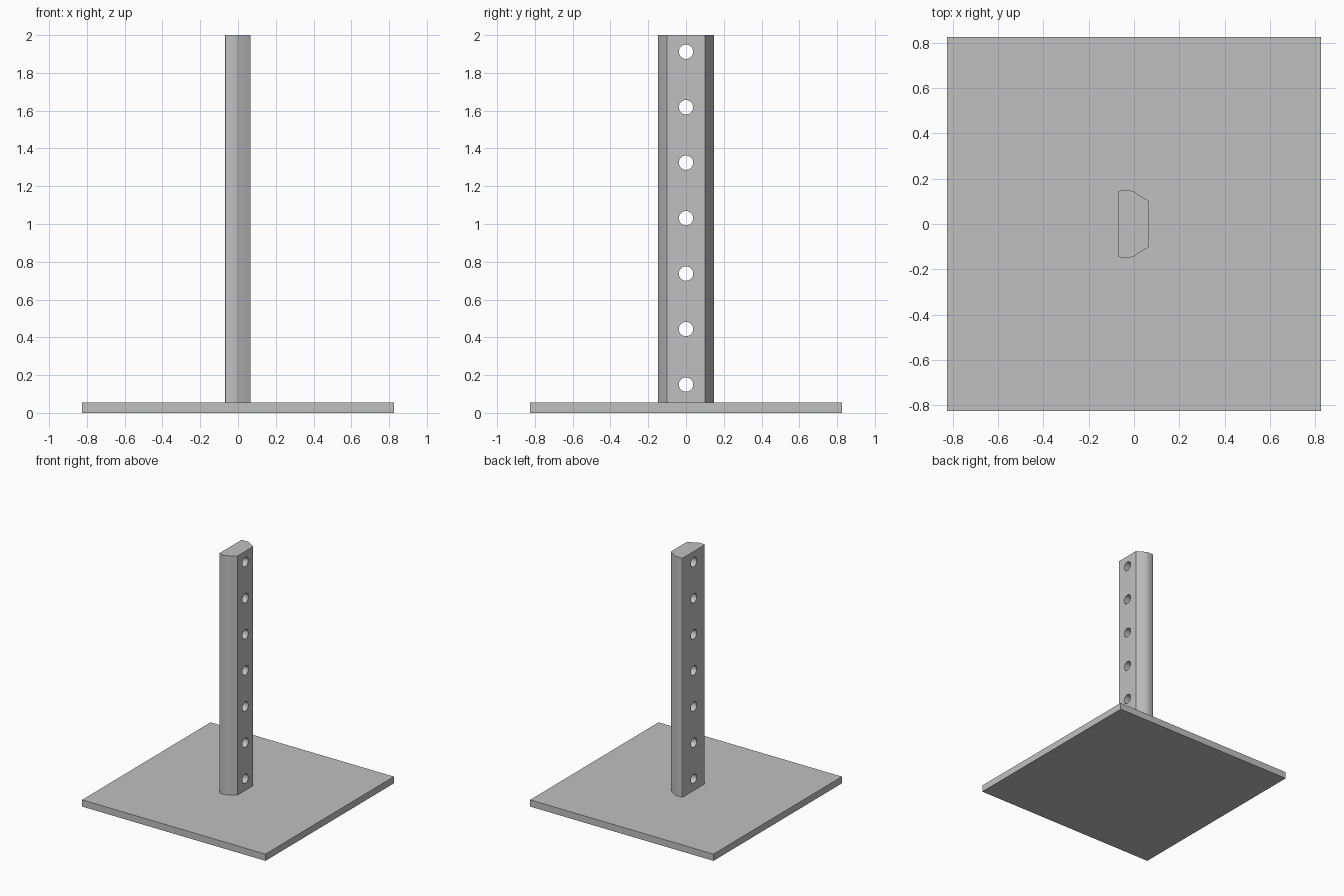
import bpy, bmesh
from math import pi
from mathutils import Matrix

if "Cube" in bpy.data.objects:
    bpy.data.objects.remove(bpy.data.objects["Cube"], do_unlink=True)

PLATE_SIZE, PLATE_TOP, POST_TOP = 1.65, 0.055, 2.0
HOLE_COUNT, HOLE_START, HOLE_STEP, HOLE_RADIUS = 7, 0.15, 0.2937, 0.038

grey = bpy.data.materials.new("plain grey")
grey.use_nodes = True
grey.diffuse_color = (0.53, 0.53, 0.53, 1)
grey.node_tree.nodes["Principled BSDF"].inputs["Base Color"].default_value = grey.diffuse_color


def add_object(name, bm):
    bmesh.ops.recalc_face_normals(bm, faces=bm.faces[:])
    mesh = bpy.data.meshes.new(name)
    bm.to_mesh(mesh)
    bm.free()
    mesh.materials.append(grey)
    obj = bpy.data.objects.new(name, mesh)
    bpy.context.collection.objects.link(obj)
    return obj


def activate(obj):
    bpy.ops.object.select_all(action='DESELECT')
    obj.select_set(True)
    bpy.context.view_layer.objects.active = obj


# Square base plate
bm = bmesh.new()
bmesh.ops.create_cube(bm, size=1, matrix=Matrix.Translation((0, 0, PLATE_TOP / 2))
                      @ Matrix.Diagonal((PLATE_SIZE, PLATE_SIZE, PLATE_TOP, 1)))
add_object("base_plate", bm)

# Post: half profile mirrored across y, with eased back corners and wide chamfers
half = [(-0.07, 0.138), (-0.067, 0.144), (-0.06, 0.147), (-0.013, 0.147),
        (-0.003, 0.144), (0.066, 0.101)]
profile = half + [(x, -y) for x, y in reversed(half)]
bm = bmesh.new()
bottom = bm.faces.new([bm.verts.new((x, y, PLATE_TOP)) for x, y in profile])
top = bmesh.ops.extrude_face_region(bm, geom=[bottom], use_keep_orig=True)
top_verts = [v for v in top["geom"] if isinstance(v, bmesh.types.BMVert)]
bmesh.ops.translate(bm, verts=top_verts, vec=(0, 0, POST_TOP - PLATE_TOP))
post = add_object("post", bm)

# Row of holes drilled through the post
bm = bmesh.new()
for i in range(HOLE_COUNT):
    place = Matrix.Translation((0, 0, HOLE_START + i * HOLE_STEP)) @ Matrix.Rotation(pi / 2, 4, 'Y')
    bmesh.ops.create_cone(bm, cap_ends=True, segments=32, radius1=HOLE_RADIUS,
                          radius2=HOLE_RADIUS, depth=0.4, matrix=place)
cutter = add_object("hole_cutter", bm)
cutter.hide_render = True

drill = post.modifiers.new("holes", 'BOOLEAN')
drill.operation = 'DIFFERENCE'
drill.solver = 'EXACT'
drill.object = cutter
activate(post)
bpy.ops.object.modifier_apply(modifier=drill.name)
bpy.data.objects.remove(cutter, do_unlink=True)
bpy.ops.object.shade_smooth_by_angle(angle=pi / 7)
